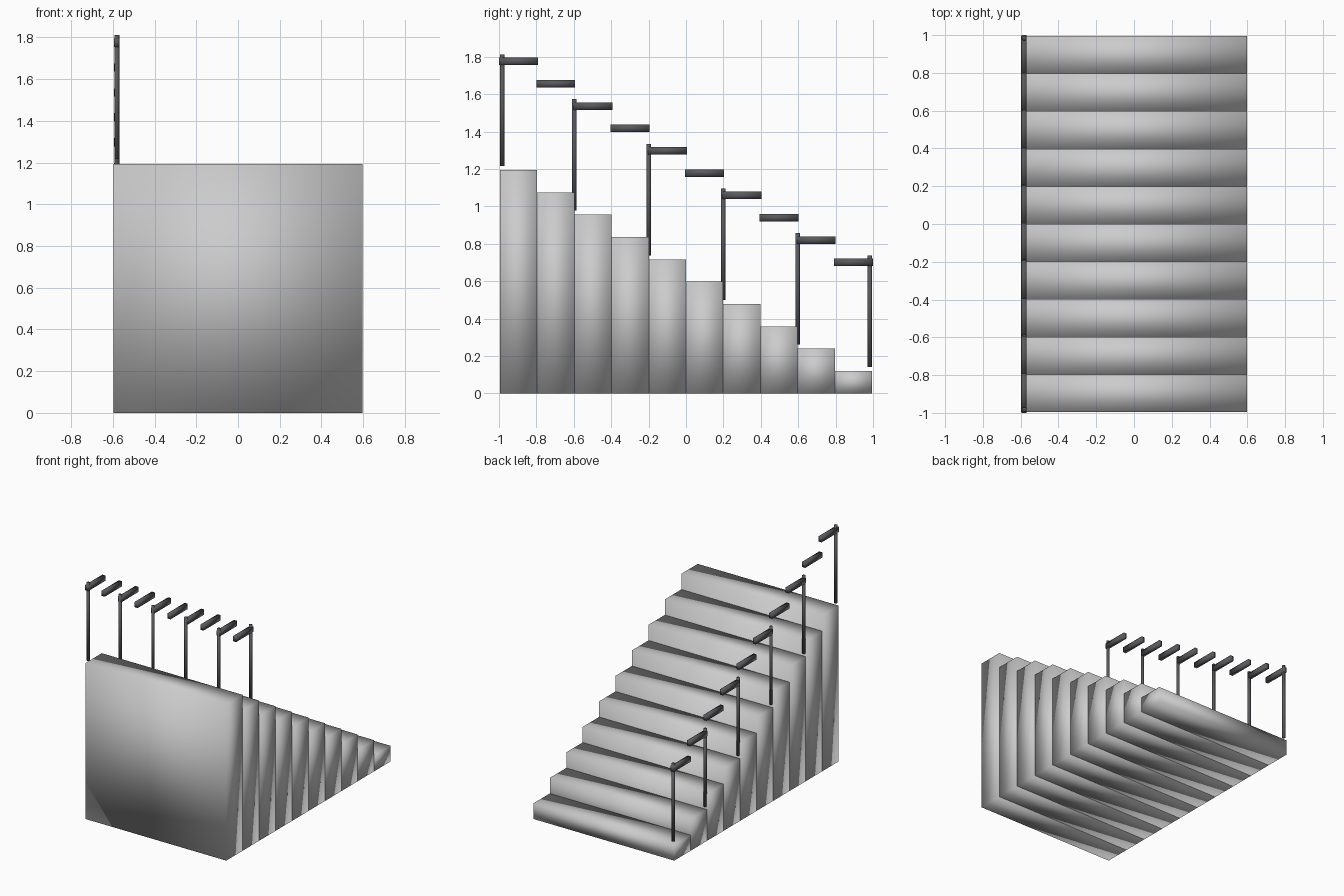
import bpy

if "Cube" in bpy.data.objects:
    bpy.data.objects.remove(bpy.data.objects["Cube"])

STEPS = 10
DEPTH = 0.199       # tread depth
RISE = 0.1194       # step height
HALF_W = 0.597      # half stair width
RAIL_X = -0.581     # railing line

metal = bpy.data.materials.new("dark_metal")
metal.diffuse_color = (0.1, 0.1, 0.11, 1)
metal.use_nodes = True
metal.node_tree.nodes["Principled BSDF"].inputs["Base Color"].default_value = metal.diffuse_color


def finish(name, mat=None):
    ob = bpy.context.object
    ob.name = name
    bpy.ops.object.transform_apply(location=False, rotation=False, scale=True)
    bpy.ops.object.shade_smooth()
    if mat:
        ob.data.materials.append(mat)
    return ob


def box(name, center, size, mat=None):
    bpy.ops.mesh.primitive_cube_add(size=1, location=center)
    bpy.context.object.scale = size
    return finish(name, mat)


def post(name, y, z0, z1):
    bpy.ops.mesh.primitive_cylinder_add(vertices=12, radius=0.012, depth=z1 - z0,
                                        location=(RAIL_X, y, (z0 + z1) / 2))
    return finish(name, metal)


# Solid steps, highest at the front, each with a short handrail piece above
for i in range(STEPS):
    top = RISE * (STEPS - i)
    y = (i - (STEPS - 1) / 2) * DEPTH
    box(f"step_{i + 1}", (0, y, top / 2), (2 * HALF_W, DEPTH, top))
    box(f"handrail_{i + 1}", (RAIL_X - 0.001, y, top + 0.581),
        (0.026, 0.208, 0.04), metal)

# Posts on every second step edge, plus one at the bottom end
for k in range(5):
    y = -0.983 if k == 0 else -0.995 + 2 * k * DEPTH
    top = RISE * (STEPS - 2 * k)
    post(f"post_{k + 1}", y, top + 0.022, top + 0.618)
post("post_6", 0.983, RISE + 0.022, RISE + 0.618)
